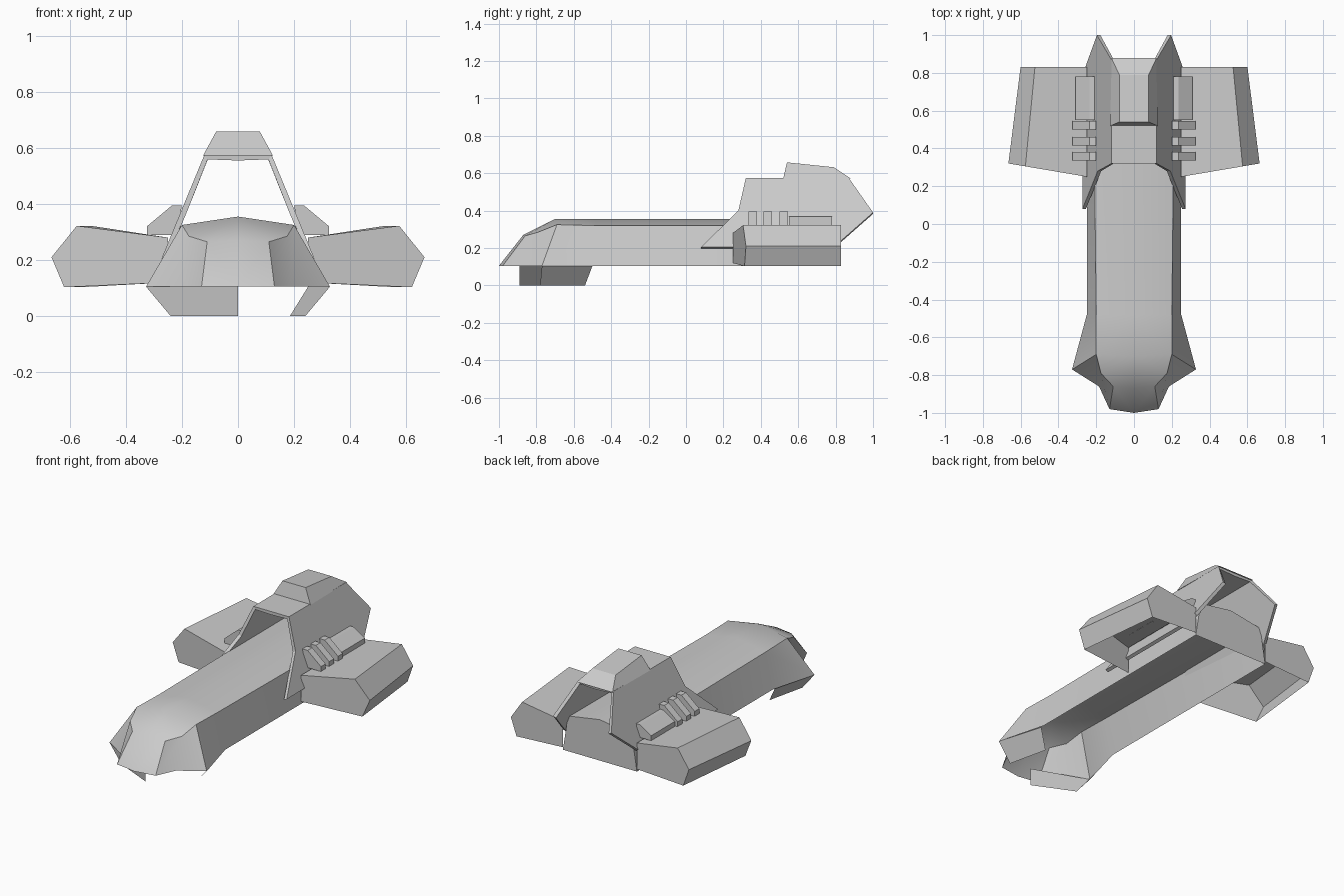
import bpy, bmesh, math

if "Cube" in bpy.data.objects:
    bpy.data.objects.remove(bpy.data.objects["Cube"])


def make(name, verts, faces, mirror=True, thick=0, smooth=None):
    """Mesh object, optionally mirrored over x, thickened and smoothed."""
    me = bpy.data.meshes.new(name)
    bm = bmesh.new()
    vs = [bm.verts.new(v) for v in verts]
    for f in faces:
        bm.faces.new([vs[i] for i in f])
    bmesh.ops.remove_doubles(bm, verts=bm.verts[:], dist=0.0005)
    if not thick:
        bmesh.ops.recalc_face_normals(bm, faces=bm.faces[:])
    bm.to_mesh(me)
    bm.free()
    ob = bpy.data.objects.new(name, me)
    bpy.context.collection.objects.link(ob)
    if smooth:
        bpy.ops.object.select_all(action='DESELECT')
        ob.select_set(True)
        bpy.context.view_layer.objects.active = ob
        bpy.ops.object.shade_smooth_by_angle(angle=math.radians(smooth))
    if mirror:
        m = ob.modifiers.new("mirror", 'MIRROR')
        m.use_clip = True
    if thick:
        s = ob.modifiers.new("thickness", 'SOLIDIFY')
        s.thickness = thick
    return ob


def loft(name, rings, skip=(), caps=True, **kw):
    """Join closed rings of points; skip leaves out sides by index."""
    n = len(rings[0])
    verts = [p for r in rings for p in r]
    faces = []
    for k in range(len(rings) - 1):
        for i in range(n):
            if i not in skip:
                j = (i + 1) % n
                faces.append((k*n + i, k*n + j, (k+1)*n + j, (k+1)*n + i))
    if caps:
        faces += [tuple(range(n)), tuple(range((len(rings)-1)*n, len(rings)*n))]
    return make(name, verts, faces, **kw)


def prism(name, section, y0, y1, **kw):
    return loft(name, [[(x, y, z) for x, z in section] for y in (y0, y1)], **kw)


# Hull: open-bottomed shell, lower edge / shoulder / ridge lines
edge = [(0, -1, .105), (.13, -.98, .105), (.185, -.86, .105), (.328, -.77, .105),
        (.25, -.48, .105), (.25, .83, .105)]
shoulder = [(0, -.87, .27), (.11, -.86, .265), (.175, -.79, .285), (.2, -.69, .325),
            (.2, -.48, .32), (.215, .83, .32)]
ridge = [(0, -.7, .355), (0, -.7, .355), (0, -.7, .355), (0, -.7, .355),
         (0, -.48, .355), (0, .83, .355)]
faces = []
for i in range(5):
    faces.append((i, i+1, i+7, i+6))
    if i < 3:
        faces.append((i+6, i+7, 12))
    else:
        a = 12 if i == 3 else i+12
        faces.append((i+6, i+7, i+13, a))
# rear wall of the hull
faces.append((5, 11, 17, 18))
make("hull", edge + shoulder + ridge + [(0, .83, .105)], faces, smooth=32)

# Skid plates under the nose; the front plate exists on the left only
make("side_skid", [(.328, -.77, .105), (.25, -.5, .105), (.185, -.54, 0), (.24, -.78, 0)],
     [(0, 1, 2, 3)])
make("front_skid", [(-.328, -.77, .105), (-.24, -.78, 0), (0, -.89, 0), (0, -.89, .105)],
     [(0, 1, 2, 3)], mirror=False)

# Hood: bent sheet arching over the rear of the hull
outline = [(.08, .205), (.79, .205), (1, .39), (.87, .575), (.32, .575), (.28, .4)]
side = [(.12 + (.575 - z) * .413, y, z) for y, z in outline]
make("hood", side + [(0, .32, .575), (0, .87, .575)],
     [(0, 1, 2, 3, 4, 5), (6, 4, 3, 7)], thick=.02)

# Raised cap on the hood
loft("hood_cap", [[(-w, y, z) , (w, y, z)] + [(w2, y2, z2), (-w2, y2, z2)]
                  for w, y, z, w2, y2, z2 in [(.125, .52, .572, .078, .54, .658),
                                              (.12, .88, .572, .078, .79, .632)]],
     mirror=False)

# Side pods: five-sided shells, open underneath
pod = [(.25, .28), (.575, .322), (.665, .21), (.62, .103), (.25, .12)]
front = [(x, .25 + (x - .25) * .17, z) for x, z in pod]
rear = [(.25 + (x - .25) * .845, .83, z) for x, z in pod]
loft("side_pod", [front, rear], skip=(3, 4))

# Cooling ribs and exhaust box between hood and pod
for k, y in enumerate((.335, .415, .5)):
    prism(f"cooling_rib_{k+1}", [(.2, .395), (.235, .395), (.325, .32), (.325, .29), (.22, .29)],
          y, y + .045)
prism("exhaust_box", [(.21, .368), (.235, .368), (.31, .32), (.31, .29), (.22, .29)], .55, .78)
